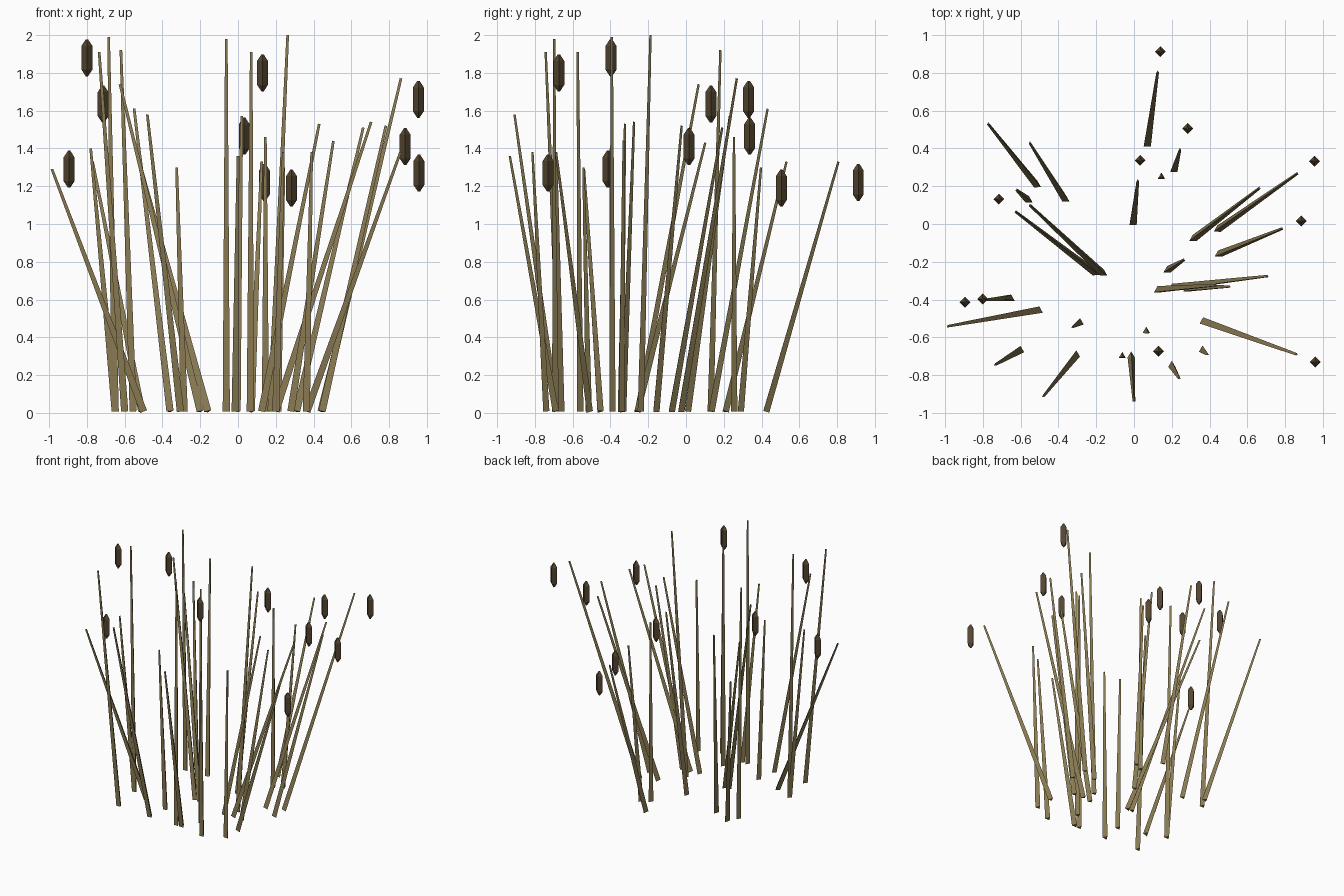
import bpy, bmesh, math
from mathutils import Vector


def material(name, color):
    m = bpy.data.materials.new(name)
    m.diffuse_color = (*color, 1)
    return m


def loft(name, rings, sides, turn, mat):
    """Flat-sided solid through rings of (centre, radius, rotation)."""
    bm = bmesh.new()
    loops = []
    for centre, radius, rot in rings:
        loop = []
        for i in range(sides):
            a = turn + 2 * math.pi * i / sides
            p = Vector((math.cos(a), math.sin(a), 0)) * radius
            p.rotate(rot)
            loop.append(bm.verts.new(Vector(centre) + p))
        loops.append(loop)
    for lo, hi in zip(loops, loops[1:]):
        for i in range(sides):
            j = (i + 1) % sides
            bm.faces.new((lo[i], lo[j], hi[j], hi[i]))
    bm.faces.new(loops[0][::-1])
    bm.faces.new(loops[-1])
    me = bpy.data.meshes.new(name)
    bm.to_mesh(me)
    bm.free()
    me.materials.append(mat)
    ob = bpy.data.objects.new(name, me)
    bpy.context.collection.objects.link(ob)


UP = Vector((0, 0, 1))
stalk_mat = material("dry_stalk", (0.25, 0.195, 0.085))
head_mat = material("seed_head", (0.09, 0.06, 0.03))

# Stalks: base x, base y, tip x, tip y, tip z
stalks = [
    (.07, .42, .125, .805, 1.33), (.21, .285, .243, .395, 1.30),
    (.145, .25, .145, .252, 1.46), (-.005, .005, .02, .23, 1.57),
    (-.36, .13, -.55, .43, 1.61), (-.51, .205, -.77, .53, 1.33),
    (-.555, .125, -.62, .18, 1.92), (-.16, -.262, -.55, .10, 1.43),
    (-.20, -.26, -.625, .065, 1.74), (-.50, -.458, -.985, -.542, 1.29),
    (-.65, -.395, -.78, -.402, 1.40), (-.65, -.395, -.685, -.395, 1.99),
    (-.285, -.52, -.325, -.545, 1.30), (-.60, -.667, -.735, -.745, 1.91),
    (-.305, -.69, -.48, -.91, 1.58), (-.062, -.698, -.062, -.70, 1.98),
    (-.015, -.695, 0, -.935, 1.36), (.065, -.565, .07, -.575, 1.91),
    (.20, -.745, .24, -.815, 1.38), (.362, -.665, .39, -.69, 1.38),
    (.365, -.515, .86, -.69, 1.38), (.125, -.35, .43, -.325, 1.53),
    (.20, -.338, .705, -.277, 1.54), (.28, -.345, .505, -.332, 1.44),
    (.175, -.245, .263, -.19, 2.0), (.31, -.08, .663, .19, 1.51),
    (.44, -.03, .863, .267, 1.77), (.445, -.162, .783, -.025, 1.52),
]
for bx, by, tx, ty, tz in stalks:
    base, tip = Vector((bx, by, .008)), Vector((tx, ty, tz))
    rot = UP.rotation_difference(tip - base)
    loft("reed_stalk", [(base, .022, rot), (tip, .008, rot)], 3, math.pi / 2, stalk_mat)

# Seed heads: centre of each upright spindle
heads = [
    (.14, .912, 1.22), (.283, .505, 1.19), (.033, .337, 1.465),
    (.955, .332, 1.66), (.885, .016, 1.41), (-.714, .132, 1.635),
    (-.894, -.413, 1.29), (-.80, -.397, 1.88), (.13, -.673, 1.80),
    (.958, -.73, 1.27),
]
flat = UP.rotation_difference(UP)
for x, y, z in heads:
    profile = [(-.098, .006), (-.063, .029), (.063, .029), (.098, .006)]
    loft("seed_head", [((x, y, z + dz), r, flat) for dz, r in profile], 4, 0, head_mat)
